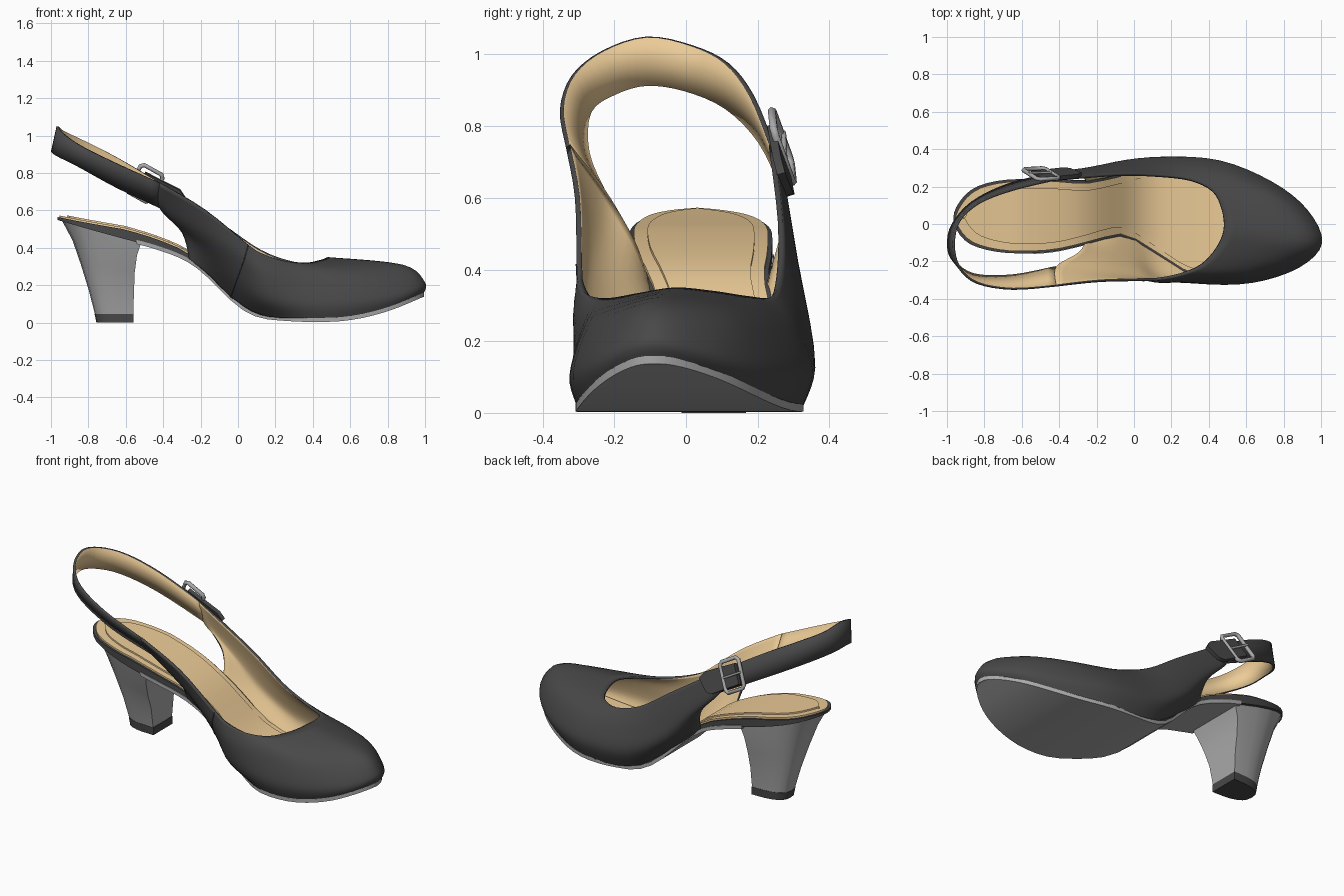
import bpy, bmesh, math
from mathutils import Vector, Matrix

if "Cube" in bpy.data.objects:
    bpy.data.objects.remove(bpy.data.objects["Cube"])


def material(name, rgb):
    m = bpy.data.materials.new(name)
    m.diffuse_color = (*rgb, 1)
    m.use_nodes = True
    m.node_tree.nodes["Principled BSDF"].inputs["Base Color"].default_value = m.diffuse_color
    return m


DARK = material("dark_leather", (0.065, 0.065, 0.065))
TAN = material("tan_lining", (0.84, 0.6, 0.31))
GREY = material("grey", (0.4, 0.4, 0.4))


def spline(pts, k):
    """Catmull-Rom through pts, k steps per segment."""
    p = [Vector(q) for q in pts]
    out = []
    for i in range(len(p) - 1):
        a, b, c, d = p[max(i - 1, 0)], p[i], p[i + 1], p[min(i + 2, len(p) - 1)]
        for s in range(k):
            t = s / k
            out.append(0.5 * (2 * b + (c - a) * t + (2 * a - 5 * b + 4 * c - d) * t * t
                              + (3 * b - a - 3 * c + d) * t ** 3))
    return out + [p[-1]]


def lookup(curve, x):
    for a, b in zip(curve, curve[1:]):
        if x <= b[0]:
            return a[1] + (b[1] - a[1]) * max((x - a[0]) / (b[0] - a[0]), 0)
    return curve[-1][1]


def select(ob):
    bpy.context.collection.objects.link(ob)
    bpy.ops.object.select_all(action='DESELECT')
    ob.select_set(True)
    bpy.context.view_layer.objects.active = ob


def make(name, verts, faces, mats, angle=40, fix=True):
    me = bpy.data.meshes.new(name)
    me.from_pydata([tuple(v) for v in verts], [], faces)
    if fix:
        bm = bmesh.new()
        bm.from_mesh(me)
        bmesh.ops.recalc_face_normals(bm, faces=bm.faces[:])
        bm.to_mesh(me)
        bm.free()
    for m in mats:
        me.materials.append(m)
    ob = bpy.data.objects.new(name, me)
    select(ob)
    bpy.ops.object.shade_smooth_by_angle(angle=math.radians(angle))
    return ob


def shell(name, rails, ku, kv, thick):
    """Lined leather sheet: dark outside, tan inside."""
    cols = [spline(c, kv) for c in zip(*[spline(r, ku) for r in rails])]
    n = len(cols[0])
    faces = [(i * n + j, (i + 1) * n + j, (i + 1) * n + j + 1, i * n + j + 1)
             for i in range(len(cols) - 1) for j in range(n - 1)]
    ob = make(name, [v for c in cols for v in c], faces, [DARK, TAN], fix=False)
    s = ob.modifiers.new("lining", 'SOLIDIFY')
    s.thickness, s.offset, s.material_offset = thick, -1, 1
    return ob


def rings(name, loops, mats, angle=40):
    """Skin closed loops and cap both ends."""
    n = len(loops[0])
    faces = [(i * n + j, i * n + (j + 1) % n, (i + 1) * n + (j + 1) % n, (i + 1) * n + j)
             for i in range(len(loops) - 1) for j in range(n)]
    faces += [tuple(range(n)), tuple(range((len(loops) - 1) * n, len(loops) * n))]
    return make(name, [v for l in loops for v in l], faces, mats, angle)


def tube(name, pts, r, mat, cyclic=False):
    cu = bpy.data.curves.new(name, 'CURVE')
    cu.dimensions, cu.bevel_depth, cu.bevel_resolution = '3D', r, 1
    sp = cu.splines.new('POLY')
    sp.points.add(len(pts) - 1)
    for q, p in zip(sp.points, pts):
        q.co = (*p, 1)
    sp.use_cyclic_u = cyclic
    cu.materials.append(mat)
    select(bpy.data.objects.new(name, cu))
    bpy.ops.object.convert(target='MESH')


# sole side profile, thickness and plan outline
UNDER = spline([(-.97, .54), (-.8, .49), (-.6, .435), (-.45, .395), (-.3, .34), (-.2, .275), (-.1, .18),
                (0, .085), (.1, .03), (.2, .013), (.4, .003), (.6, .013), (.8, .06), (.99, .137)], 4)
THICK = [(-.97, .035), (-.6, .072), (-.3, .06), (0, .05), (1, .05)]
EDGE = [(-.26, -.11), (-.15, -.08), (-.04, -.07), (.12, -.16), (.35, -.29), (.62, -.295), (.86, -.23),
        (.99, -.095), (.89, .085), (.71, .215), (.45, .315), (.15, .315), (-.1, .26), (-.26, .23)]
HEEL = [(-.45, .24), (-.7, .235), (-.86, .19), (-.945, .1), (-.965, .02), (-.93, -.06), (-.85, -.12),
        (-.68, -.155), (-.45, -.15)]
OUTLINE = spline(EDGE + HEEL + EDGE[:1], 5)


def under(x):
    return lookup(UNDER, x)


def inner(x):
    return under(x) + lookup(THICK, x)


def bounds(x):
    ys = [a.y + (b.y - a.y) * (x - a.x) / (b.x - a.x) for a, b in zip(OUTLINE, OUTLINE[1:])
          if a.x != b.x and min(a.x, b.x) <= x <= max(a.x, b.x)]
    return min(ys), max(ys)


def plate(name, x0, x1, inset, low, high, mat, n=36, m=8):
    loops = []
    for i in range(n + 1):
        xo = (x0 + x1) / 2 - (x1 - x0) / 2 * math.cos(math.pi * i / n)
        lo, hi = bounds(xo)
        x = xo + inset * math.cos(math.pi * i / n)
        mid, half = (lo + hi) / 2, max((hi - lo) / 2 - inset, .004)
        ys = [mid - half + 2 * half * j / m for j in range(m + 1)]
        loops.append([(x, y, low(x)) for y in ys] + [(x, y, high(x)) for y in reversed(ys)])
    return rings(name, loops, [mat])


XA, XB = min(p.x for p in OUTLINE) + .0005, max(p.x for p in OUTLINE) - .0005
plate("outsole", -.54, XB, -.004, under, lambda x: under(x) + .022, GREY)
plate("midsole", XA, XB, 0, lambda x: under(x) + .01, lambda x: inner(x) - .01, DARK)
plate("insole", XA, XB, .012, lambda x: inner(x) - .02, inner, TAN)
plate("insole_pad", XA, .6, .05, inner, lambda x: inner(x) + .009, TAN)

# upper: four rails running from inner side, round the toe, to the buckle side
sole_rail = [(x, y, under(x) + .014) for x, y in EDGE]
wide_rail = [(-.3, -.155, .48), (-.15, -.18, .36), (-.01, -.2, .22), (.14, -.28, .12), (.35, -.32, .1),
             (.63, -.315, .115), (.88, -.23, .165), (1, -.1, .215), (.925, .075, .175), (.74, .225, .13),
             (.46, .34, .12), (.15, .36, .14), (-.1, .33, .28), (-.29, .265, .47)]
high_rail = [(-.42, -.235, .612), (-.18, -.26, .48), (.03, -.29, .33), (.15, -.315, .25), (.34, -.3, .23),
             (.58, -.27, .25), (.78, -.18, .285), (.88, -.08, .31), (.8, .085, .29), (.66, .2, .26),
             (.42, .295, .24), (.13, .325, .27), (-.1, .315, .4), (-.42, .28, .62)]
top_rail = [(-.42, -.335, .74), (-.18, -.31, .6), (.055, -.305, .415), (.14, -.3, .365), (.25, -.275, .33),
            (.36, -.22, .32), (.44, -.13, .335), (.48, -.03, .35), (.47, .08, .34), (.42, .18, .325),
            (.3, .24, .325), (.12, .265, .39), (-.1, .27, .54), (-.42, .245, .75)]
rails = [sole_rail, wide_rail, high_rail, top_rail]
shell("upper", rails, 4, 5, .015)
tube("side_seam", spline([r[2] for r in rails], 5), .003, DARK)

# sling strap round the back of the ankle
strap_top = [(-.42, -.335, .74), (-.65, -.352, .845), (-.84, -.32, .94), (-.94, -.235, 1.01), (-.97, -.11, 1.05),
             (-.94, .02, 1.025), (-.83, .12, .975), (-.65, .19, .885), (-.42, .245, .75)]
strap_low = [(-.42, -.235, .612), (-.65, -.28, .72), (-.86, -.275, .835), (-.97, -.2, .89), (-1, -.11, .915),
             (-.975, .0, .9), (-.87, .12, .85), (-.68, .215, .755), (-.42, .28, .62)]
shell("sling_strap", [strap_top, strap_low], 4, 2, .013)

# buckle and strap tip, laid out in the plane of the strap
u = Vector((.87, .05, -.48)).normalized()
w = Vector((.42, -.3, .85))
w = (w - u * w.dot(u)).normalized()
n = w.cross(u)
frame = Matrix((u, w, n)).transposed()
centre = Vector((-.5, .24, .735)) + n * .012


def local(a, b, c=0):
    return centre + frame @ Vector((a, b, c))


def box_loop(a, b, k, c):
    return [local(x, y, c) for x, y in [(-a, -b + k), (-a, b - k), (-a + k, b), (a - k, b),
                                        (a, b - k), (a, -b + k), (a - k, -b), (-a + k, -b)]]


tube("buckle_frame", box_loop(.067, .088, .015, .018), .012, GREY, True)
tube("buckle_pin", [local(.07, 0, .022), local(-.075, 0, .026)], .007, GREY)
tip = [(-.03, -.06), (-.03, .06), (.18, .065), (.225, .04), (.2, -.045), (.17, -.065)]
rings("strap_tip", [[local(a, b, c + a * .04) for a, b in tip] for c in (-.005, .018)], [DARK])

# block heel: flat front, rounded back
def heel_ring(xb, xf, half, zb, zf, yc=.045):
    pts = [(xf, half * s, zf) for s in (-1, -.33, .33, 1)]
    for i in range(13):
        t = math.pi * i / 12
        c, s = math.cos(t), math.sin(t)
        k = abs(s) ** .8
        x = xf - .02 + (xb - xf + .02) * k
        pts.append((x, half * math.copysign(abs(c) ** .7, c), zf + (zb - zf) * (x - xf) / (xb - xf)))
    return [(x, y + yc, z) for x, y, z in pts]


top = [(x, y, under(x) + .02) for x, y, _ in heel_ring(-.945, -.515, .18, 0, 0)]
rings("heel", [top, heel_ring(-.885, -.54, .163, .44, .36, .052), heel_ring(-.84, -.552, .137, .31, .27, .062),
               heel_ring(-.797, -.556, .108, .17, .17, .071), heel_ring(-.765, -.56, .09, .045, .045, .078)], [GREY])
rings("heel_tip", [heel_ring(-.767, -.558, .092, .046, .046, .078), heel_ring(-.757, -.558, .09, 0, 0, .078)], [DARK])
